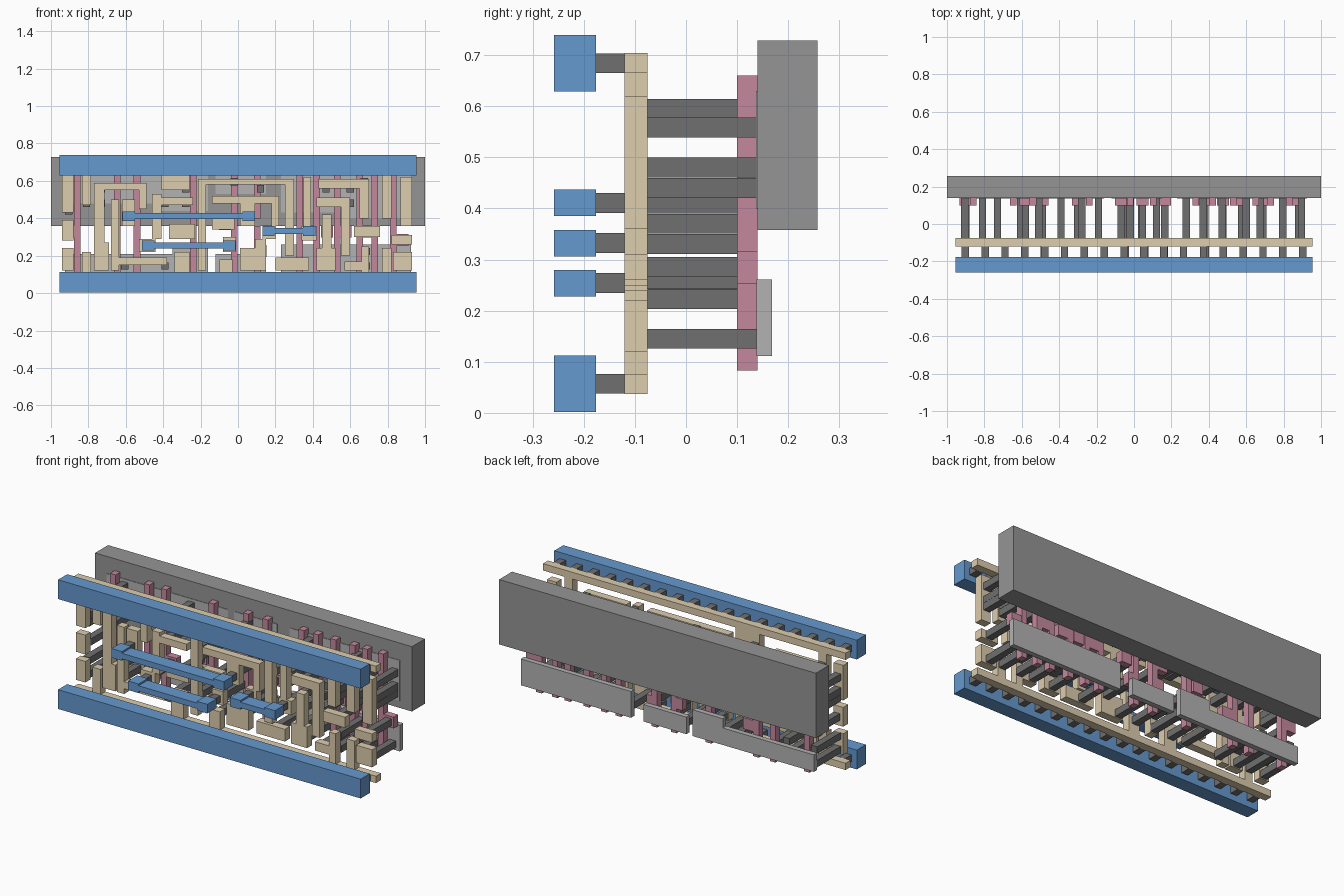
import bpy, bmesh
from mathutils import Matrix


def material(name, rgb):
    m = bpy.data.materials.new(name)
    m.diffuse_color = (*rgb, 1)
    return m


BLUE = material("blue", (0.13, 0.32, 0.62))
TAN = material("tan", (0.72, 0.61, 0.42))
PINK = material("pink", (0.55, 0.25, 0.34))
DARK = material("dark_grey", (0.16, 0.16, 0.16))
MID = material("mid_grey", (0.3, 0.3, 0.3))
LIGHT = material("light_grey", (0.45, 0.45, 0.45))


def layer(name, rects, y0, y1, mat):
    """One object made of slabs; each rect is (x0, x1, z0, z1)."""
    bm = bmesh.new()
    for x0, x1, z0, z1 in rects:
        centre = Matrix.Translation(((x0 + x1) / 2, (y0 + y1) / 2, (z0 + z1) / 2))
        size = Matrix.Diagonal((x1 - x0, y1 - y0, z1 - z0, 1))
        bmesh.ops.create_cube(bm, size=1, matrix=centre @ size)
    mesh = bpy.data.meshes.new(name)
    bm.to_mesh(mesh)
    bm.free()
    mesh.materials.append(mat)
    bpy.context.collection.objects.link(bpy.data.objects.new(name, mesh))


def squares(points, s=0.039):
    return [(x - s / 2, x + s / 2, z - s / 2, z + s / 2) for x, z in points]


# Power rails on the front
layer("bottom_rail", [(-0.955, 0.955, 0.002, 0.112)], -0.258, -0.176, BLUE)
layer("top_rail", [(-0.955, 0.955, 0.629, 0.739)], -0.258, -0.176, BLUE)

# Three blue straps with wider end pads, and the plugs behind them
plugs = [(-0.902 + 0.1061 * i, z) for i in range(18) for z in (0.057, 0.684)]
for n, (a, b, z) in enumerate([(-0.585, 0.058, 0.411), (0.163, 0.381, 0.332), (-0.48, -0.046, 0.254)]):
    ends = [(a, z), (b, z)]
    layer(f"strap_{n + 1}", [(a + 0.033, b - 0.033, z - 0.016, z + 0.016)]
          + [(x - 0.033, x + 0.033, z - 0.026, z + 0.026) for x, z in ends],
          -0.258, -0.176, BLUE)
    plugs += ends
layer("front_plugs", squares(plugs), -0.176, -0.12, DARK)

# Tan wiring layer: rails, then left, middle and right routing
layer("tan_rails", [(-0.955, 0.955, 0.037, 0.076), (-0.955, 0.955, 0.665, 0.704)], -0.12, -0.075, TAN)
layer("tan_wiring_left", [
    (-0.94, -0.88, 0.43, 0.63), (-0.94, -0.88, 0.28, 0.39), (-0.94, -0.88, 0.12, 0.24),
    (-0.835, -0.785, 0.47, 0.67), (-0.835, -0.785, 0.07, 0.22),
    (-0.77, -0.715, 0.27, 0.55), (-0.77, -0.49, 0.55, 0.59), (-0.53, -0.49, 0.45, 0.55),
    (-0.77, -0.69, 0.12, 0.27), (-0.68, -0.635, 0.12, 0.50), (-0.62, -0.55, 0.36, 0.50),
    (-0.635, -0.38, 0.15, 0.19), (-0.53, -0.44, 0.22, 0.29), (-0.46, -0.41, 0.29, 0.53),
    (-0.41, -0.24, 0.47, 0.51), (-0.41, -0.26, 0.55, 0.67), (-0.37, -0.23, 0.29, 0.37),
    (-0.34, -0.26, 0.07, 0.22)], -0.12, -0.075, TAN)
layer("tan_wiring_middle", [
    (-0.215, -0.17, 0.12, 0.61), (-0.17, 0.30, 0.58, 0.61), (-0.14, 0.22, 0.48, 0.52),
    (-0.14, -0.02, 0.34, 0.40), (-0.08, -0.01, 0.22, 0.30), (0.01, 0.09, 0.36, 0.48),
    (-0.10, -0.03, 0.07, 0.18), (0.01, 0.15, 0.12, 0.24), (0.09, 0.15, 0.24, 0.29),
    (0.13, 0.20, 0.29, 0.36), (0.18, 0.22, 0.36, 0.48), (0.25, 0.30, 0.20, 0.58),
    (0.20, 0.38, 0.12, 0.19)], -0.12, -0.075, TAN)
layer("tan_wiring_right", [
    (0.34, 0.42, 0.28, 0.36), (0.35, 0.39, 0.36, 0.62), (0.42, 0.58, 0.46, 0.51),
    (0.42, 0.52, 0.12, 0.24), (0.45, 0.50, 0.24, 0.42), (0.55, 0.60, 0.20, 0.51),
    (0.43, 0.70, 0.56, 0.61), (0.65, 0.70, 0.40, 0.56), (0.62, 0.76, 0.30, 0.36),
    (0.57, 0.70, 0.12, 0.17), (0.66, 0.70, 0.07, 0.25), (0.77, 0.82, 0.07, 0.24),
    (0.77, 0.82, 0.40, 0.67), (0.82, 0.93, 0.26, 0.31), (0.87, 0.93, 0.36, 0.62),
    (0.83, 0.93, 0.12, 0.22)], -0.12, -0.075, TAN)

# Pink gate strips with contact pads
gates = [-0.86, -0.645, -0.54, -0.24, -0.02, 0.33, 0.42, 0.53, 0.65, 0.73, 0.83]
pads = [(-0.9, 0.33), (-0.58, 0.44), (-0.49, 0.254), (-0.30, 0.33), (-0.045, 0.254), (-0.07, 0.37),
        (0.045, 0.41), (0.12, 0.224), (0.165, 0.33), (0.38, 0.33), (0.475, 0.33), (0.575, 0.33),
        (0.69, 0.33), (0.88, 0.285)]
strips = [(x - 0.0175, x + 0.0175, 0.083, 0.66) for x in gates]
strips += [(0.085, 0.12, 0.083, 0.36), (0.085, 0.12, 0.40, 0.66)]
layer("gate_strips", strips, 0.10, 0.14, PINK)
layer("gate_pads", squares(pads, 0.064), 0.10, 0.14, PINK)

# Dark contacts: short ones to the gates, long ones to the back slabs
layer("gate_contacts", squares(pads), -0.075, 0.10, DARK)
lower = [-0.905, -0.81, -0.73, -0.605, -0.39, -0.30, -0.19, -0.07, 0.04, 0.28, 0.47, 0.6, 0.685, 0.795, 0.88]
upper = [-0.905, -0.81, -0.73, -0.51, -0.39, -0.28, -0.19, -0.02, 0.12, 0.28, 0.37, 0.47, 0.6, 0.675, 0.795, 0.895]
tall = [-0.905, -0.73, -0.19, 0.47, 0.685, 0.795]
layer("lower_contacts", squares([(x, 0.145) for x in lower] + [(x, 0.223) for x in tall]),
      -0.075, 0.138, DARK)
layer("upper_contacts", squares([(x, 0.595 if i % 3 == 1 else 0.558) for i, x in enumerate(upper)]
                                + [(x, 0.48) for x in upper if x not in (0.12, -0.02)]
                                + [(x, 0.44) for x in (-0.905, -0.19, 0.37, 0.675, 0.795, 0.895)]),
      -0.075, 0.138, DARK)

# Back slabs: three lower strips, thin upper faces, and the large block
layer("lower_strip_left", [(-0.925, -0.35, 0.111, 0.208), (-0.35, -0.16, 0.111, 0.261)], 0.138, 0.168, LIGHT)
layer("lower_strip_middle", [(-0.12, 0.15, 0.111, 0.208)], 0.138, 0.168, LIGHT)
layer("lower_strip_right", [(0.23, 0.925, 0.111, 0.261)], 0.138, 0.168, LIGHT)
layer("upper_strips", [(-0.925, -0.45, 0.48, 0.63), (-0.45, -0.16, 0.44, 0.63), (-0.12, 0.15, 0.53, 0.63),
                       (0.23, 0.60, 0.43, 0.63), (0.60, 0.925, 0.40, 0.63)], 0.137, 0.168, LIGHT)
layer("back_block", [(-1, 1, 0.358, 0.728)], 0.14, 0.257, MID)
